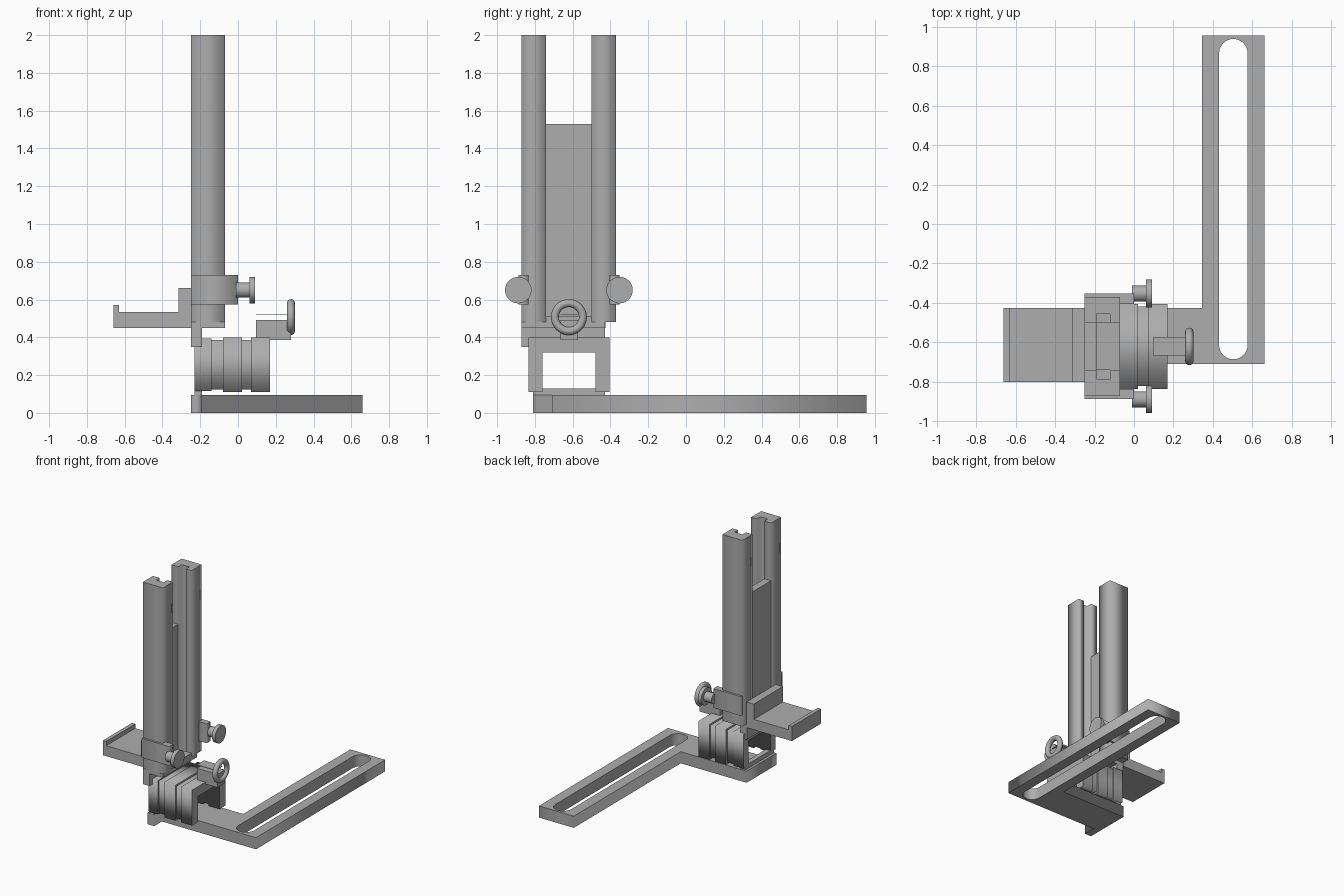
import bpy, bmesh, math
from mathutils import Matrix, Vector

cube = bpy.data.objects.get("Cube")
if cube:
    bpy.data.objects.remove(cube, do_unlink=True)

grey = bpy.data.materials.new("plain_grey")
grey.use_nodes = True
colour = (0.42, 0.42, 0.42, 1)
grey.diffuse_color = colour
grey.node_tree.nodes["Principled BSDF"].inputs["Base Color"].default_value = colour

MID = -0.62  # centre line of the upright in y


def finish(name, bm, smooth=False):
    bmesh.ops.remove_doubles(bm, verts=bm.verts, dist=1e-5)
    bmesh.ops.recalc_face_normals(bm, faces=bm.faces)
    mesh = bpy.data.meshes.new(name)
    bm.to_mesh(mesh)
    bm.free()
    mesh.materials.append(grey)
    obj = bpy.data.objects.new(name, mesh)
    bpy.context.collection.objects.link(obj)
    if smooth:
        bpy.ops.object.select_all(action="DESELECT")
        obj.select_set(True)
        bpy.context.view_layer.objects.active = obj
        bpy.ops.object.shade_smooth_by_angle()
    return obj


def box(name, x, y, z):
    bm = bmesh.new()
    bmesh.ops.create_cube(bm, size=1)
    for v in bm.verts:
        v.co = [(a + b) / 2 + c * (b - a) for (a, b), c in zip((x, y, z), v.co)]
    return finish(name, bm)


def extrude(name, loops, lo, hi, along_x=False):
    """Fill closed outlines (inner ones become holes) and extrude them."""
    curve = bpy.data.curves.new(name, "CURVE")
    curve.dimensions = "2D"
    curve.fill_mode = "BOTH"
    curve.extrude = (hi - lo) / 2
    for loop in loops:
        spline = curve.splines.new("POLY")
        spline.points.add(len(loop) - 1)
        for point, (a, b) in zip(spline.points, loop):
            point.co = (a, b, 0, 1)
        spline.use_cyclic_u = True
    temp = bpy.data.objects.new(name + "_outline", curve)
    mesh = temp.to_mesh()
    bm = bmesh.new()
    bm.from_mesh(mesh)
    temp.to_mesh_clear()
    bpy.data.objects.remove(temp)
    bpy.data.curves.remove(curve)
    for v in bm.verts:
        a, b, c = v.co
        c += (lo + hi) / 2
        v.co = (c, a, b) if along_x else (a, b, c)
    return finish(name, bm)


def rect(a0, a1, b0, b1):
    return [(a0, b0), (a1, b0), (a1, b1), (a0, b1)]


def knob(name, y, z, steps):
    """Stacked cylinders along x, given as (start, end, radius)."""
    bm = bmesh.new()
    for x0, x1, r in steps:
        place = Matrix.Translation(Vector(((x0 + x1) / 2, y, z))) @ Matrix.Rotation(math.pi / 2, 4, "Y")
        bmesh.ops.create_cone(bm, cap_ends=True, segments=40, radius1=r, radius2=r,
                              depth=x1 - x0, matrix=place)
    return finish(name, bm, True)


# Base: angled foot plate with a long rounded slot
outline = [(-0.25, -0.81), (-0.19, -0.81), (-0.19, -0.71), (0.66, -0.71),
           (0.66, 0.955), (0.345, 0.955), (0.345, -0.425), (-0.25, -0.425)]
r = 0.072
slot = []
for cy, start in ((0.865, 0), (-0.613, math.pi)):
    for i in range(17):
        a = start + math.pi * i / 16
        slot.append((0.503 + r * math.cos(a), cy + r * math.sin(a)))
extrude("base_plate", [outline, slot], 0, 0.095)
box("base_ledge", (-0.23, -0.19), (-0.81, -0.43), (0.095, 0.13))

# Carriage: ribbed open tunnel, wide ribs joined by narrower webs
for i, (x0, x1, inset) in enumerate(((-0.23, -0.14, 0.006), (-0.14, -0.08, 0.014),
                                     (-0.08, 0.02, 0), (0.02, 0.07, 0.014), (0.07, 0.17, 0))):
    y0, y1 = -0.835 + inset, -0.405 - inset
    z0, z1 = 0.11 + inset, 0.4 - inset
    arch = [(y0, z0), (-0.76, z0), (-0.76, 0.32), (-0.48, 0.32),
            (-0.48, z0), (y1, z0), (y1, z1), (y0, z1)]
    extrude("carriage_web" if i % 2 else "carriage_rib", [arch], x0, x1, True)

# Upright: two mirrored rails with an undercut channel and a shorter back panel
rail = [(-0.25, -0.25), (-0.07, -0.25), (-0.07, -0.12), (-0.12, -0.12),
        (-0.12, -0.165), (-0.19, -0.165), (-0.19, -0.12), (-0.25, -0.12)]
for side, name in ((1, "right_rail"), (-1, "left_rail")):
    extrude(name, [[(x, MID + side * y) for x, y in rail]], 0.48, 2)
box("back_panel", (-0.25, -0.19), (MID - 0.12, MID + 0.12), (0.48, 1.53))
box("channel_floor", (-0.19, -0.07), (MID - 0.12, MID + 0.12), (0.48, 0.51))
box("upright_foot", (-0.25, -0.07), (-0.87, -0.43), (0.45, 0.48))
box("mounting_plate", (-0.25, -0.19), (-0.87, -0.43), (0.35, 0.45))

# Tray: shelf with a low outer lip and a tall inner wall
tray = [(-0.66, 0.45), (-0.25, 0.45), (-0.25, 0.66), (-0.315, 0.66),
        (-0.315, 0.535), (-0.63, 0.535), (-0.63, 0.57), (-0.66, 0.57)]
bm = bmesh.new()
face = bm.faces.new([bm.verts.new((x, -0.80, z)) for x, z in tray])
ext = bmesh.ops.extrude_face_region(bm, geom=[face])
bmesh.ops.translate(bm, vec=(0, 0.375, 0),
                    verts=[g for g in ext["geom"] if isinstance(g, bmesh.types.BMVert)])
finish("tray", bm)

# Side clamps and their thumb screws
for side, name in ((-1, "right"), (1, "left")):
    clamp = [(-0.25, 0.248), (-0.07, 0.248), (-0.07, 0.215), (0, 0.215), (0, 0.267), (-0.25, 0.267)]
    extrude(name + "_clamp", [[(x, MID + side * y) for x, y in clamp]], 0.573, 0.73)
    knob(name + "_thumb_screw", MID + side * 0.268, 0.65,
         ((-0.01, 0.062, 0.04), (0.06, 0.09, 0.07)))

# Adjuster: support block, thin strip and hand ring
box("adjuster_block", (0.095, 0.17), (-0.665, -0.572), (0.395, 0.493))
box("adjuster_nose", (0.17, 0.28), (-0.665, -0.572), (0.385, 0.493))
box("adjuster_strip", (0.095, 0.262), (-0.665, -0.572), (0.518, 0.522))
bpy.ops.mesh.primitive_torus_add(major_radius=0.074, minor_radius=0.021, major_segments=48,
                                 minor_segments=16, location=(0.28, MID, 0.507),
                                 rotation=(0, math.pi / 2, 0))
ring = bpy.context.object
ring.name = "hand_ring"
ring.data.materials.append(grey)
bpy.ops.object.shade_smooth_by_angle()
